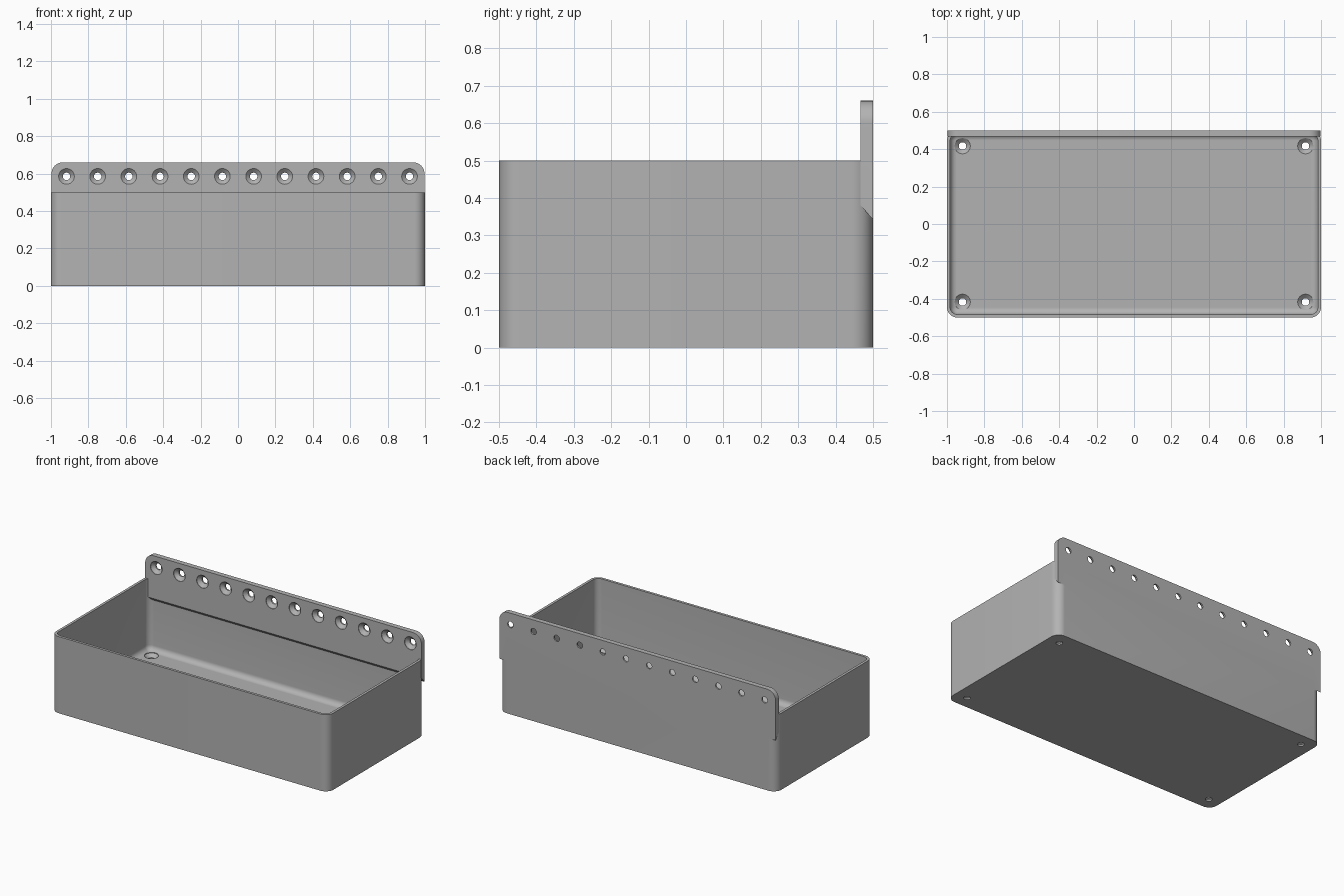
import bpy, bmesh
from math import sin, cos, pi, radians
from mathutils import Matrix, Vector

if "Cube" in bpy.data.objects:
    bpy.data.objects.remove(bpy.data.objects["Cube"], do_unlink=True)

WALL, PLATE, RADIUS = 0.017, 0.033, 0.055
HEIGHT, TOP = 0.5, 0.66

grey = bpy.data.materials.new("Plain grey")
grey.use_nodes = True
colour = (0.45, 0.45, 0.45, 1)
grey.diffuse_color = colour
grey.node_tree.nodes["Principled BSDF"].inputs["Base Color"].default_value = colour


def rounded_rect(hx, hy, r, z, steps=10):
    """Ring of points around a rectangle with rounded corners."""
    ring = []
    for i, (sx, sy) in enumerate([(1, 1), (-1, 1), (-1, -1), (1, -1)]):
        for k in range(steps + 1):
            a = (i + k / steps) * pi / 2
            ring.append((sx * (hx - r) + r * cos(a), sy * (hy - r) + r * sin(a), z))
    return ring


def circle(r, z, steps=32):
    return [(r * cos(2 * pi * k / steps), r * sin(2 * pi * k / steps), z) for k in range(steps)]


def add_loft(bm, rings, matrix=Matrix()):
    """Skin a stack of rings and cap both ends."""
    rows = [[bm.verts.new(matrix @ Vector(p)) for p in ring] for ring in rings]
    for low, high in zip(rows, rows[1:]):
        for i in range(len(low)):
            j = (i + 1) % len(low)
            bm.faces.new((low[i], low[j], high[j], high[i]))
    bm.faces.new(rows[0][::-1])
    bm.faces.new(rows[-1])


def make_object(name, bm):
    bmesh.ops.recalc_face_normals(bm, faces=bm.faces)
    mesh = bpy.data.meshes.new(name)
    bm.to_mesh(mesh)
    bm.free()
    mesh.materials.append(grey)
    obj = bpy.data.objects.new(name, mesh)
    bpy.context.collection.objects.link(obj)
    return obj


def loft(name, rings):
    bm = bmesh.new()
    add_loft(bm, rings)
    return make_object(name, bm)


def combine(target, tool, operation):
    """Apply a boolean and discard the tool."""
    mod = target.modifiers.new(operation.title(), "BOOLEAN")
    mod.operation, mod.object, mod.solver = operation, tool, "EXACT"
    bpy.context.view_layer.objects.active = target
    bpy.ops.object.modifier_apply(modifier=mod.name)
    bpy.data.objects.remove(tool, do_unlink=True)


# Open tray with rounded corners
tray = loft("tray", [rounded_rect(1, 0.5, RADIUS, z) for z in (0, HEIGHT)])

# Hollow with a filleted floor edge
fillet = RADIUS - WALL - 0.003
rings = []
for k in range(9):
    a = k / 8 * pi / 2
    inset = WALL + fillet * (1 - sin(a))
    rings.append(rounded_rect(1 - inset, 0.5 - inset, RADIUS - inset,
                              PLATE + fillet * (1 - cos(a))))
rings.append(rounded_rect(1 - WALL, 0.5 - WALL, RADIUS - WALL, HEIGHT + 0.1))
combine(tray, loft("hollow", rings), "DIFFERENCE")


# Mounting plate: rounded top corners, sloped underside
def plate_ring(y, bottom, hx=0.997, r=0.06, steps=10):
    ring = [(-hx, y, bottom), (hx, y, bottom)]
    for i, sx in enumerate((1, -1)):
        for k in range(steps + 1):
            a = (i + k / steps) * pi / 2
            ring.append((sx * (hx - r) + r * cos(a), y, TOP - r + r * sin(a)))
    return ring


plate = loft("mounting_plate", [plate_ring(0.5 - PLATE, 0.38), plate_ring(0.5, 0.342)])
combine(tray, plate, "UNION")

# Countersunk screw holes in the plate and the floor
screw = [circle(0.02, -PLATE - 0.02), circle(0.02, -0.023),
         circle(0.042, -0.003), circle(0.042, 0.02)]
bm = bmesh.new()
for i in range(12):
    x = -0.917 + i * 2 * 0.917 / 11
    add_loft(bm, screw, Matrix.Translation((x, 0.5 - PLATE, 0.585)) @ Matrix.Rotation(pi / 2, 4, "X"))
for x in (-0.917, 0.917):
    for y in (-0.417, 0.417):
        add_loft(bm, screw, Matrix.Translation((x, y, PLATE)))
combine(tray, make_object("screw_holes", bm), "DIFFERENCE")

# Smooth curves, crisp edges
bpy.ops.object.select_all(action="DESELECT")
tray.select_set(True)
bpy.context.view_layer.objects.active = tray
bpy.ops.object.shade_smooth_by_angle(angle=radians(30))
